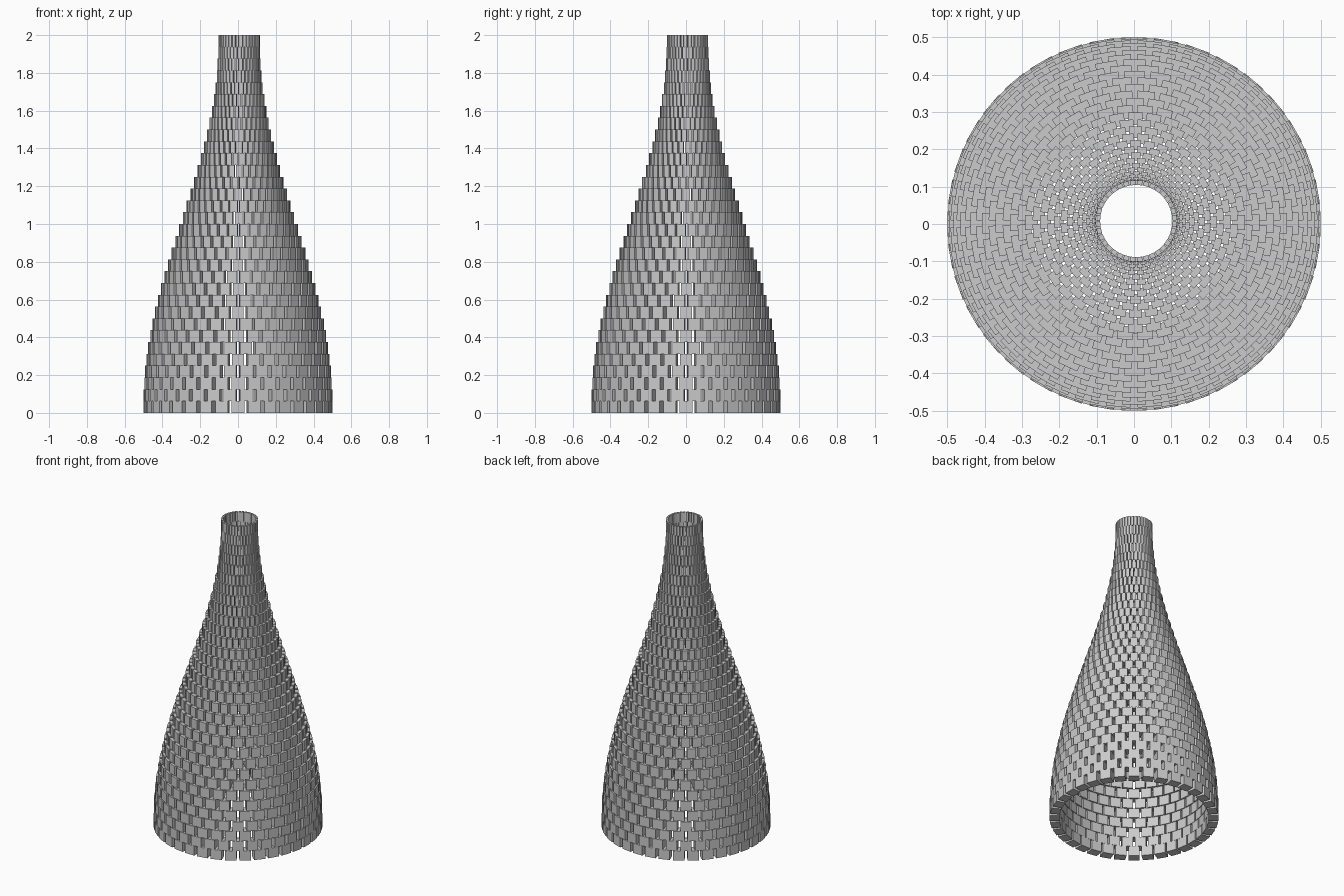
import bpy, bmesh, math
from mathutils import Matrix, Vector

if "Cube" in bpy.data.objects:
    bpy.data.objects.remove(bpy.data.objects["Cube"])

ROWS, BRICKS = 32, 36
ROW_H = 2.0 / ROWS
R_BASE, R_TOP = 0.5, 0.109
WIDTH, DEPTH = 0.067, 0.058      # brick size in the base row
DRIFT = Vector((0.006, 0.008))   # slight drift of the tower axis at the top

grey = bpy.data.materials.new("brick grey")
grey.diffuse_color = (0.6, 0.6, 0.6, 1)
grey.use_nodes = True
grey.node_tree.nodes["Principled BSDF"].inputs["Base Color"].default_value = grey.diffuse_color

bm = bmesh.new()


def add_brick(angle, radius, scale, centre, z):
    """One box brick whose outer face sits at the given radius."""
    place = (Matrix.Translation((centre.x, centre.y, z + ROW_H / 2))
             @ Matrix.Rotation(angle, 4, 'Z')
             @ Matrix.Translation((radius - DEPTH * scale / 2, 0, 0))
             @ Matrix.Diagonal((DEPTH * scale, WIDTH * scale, ROW_H, 1)))
    bmesh.ops.create_cube(bm, size=1, matrix=place)


# Staggered brick rings following an S-shaped taper
pitch = 2 * math.pi / BRICKS
for row in range(ROWS):
    t = row / (ROWS - 1)
    ease = (1 - math.cos(math.pi * t)) / 2
    radius = R_BASE + (R_TOP - R_BASE) * ease
    scale = radius / R_BASE
    for k in range(BRICKS):
        angle = (k + 0.5 * (row % 2)) * pitch
        add_brick(angle, radius, scale, DRIFT * ease, row * ROW_H)

mesh = bpy.data.meshes.new("brick_tower")
bm.to_mesh(mesh)
bm.free()
mesh.materials.append(grey)
tower = bpy.data.objects.new("brick_tower", mesh)
bpy.context.collection.objects.link(tower)
